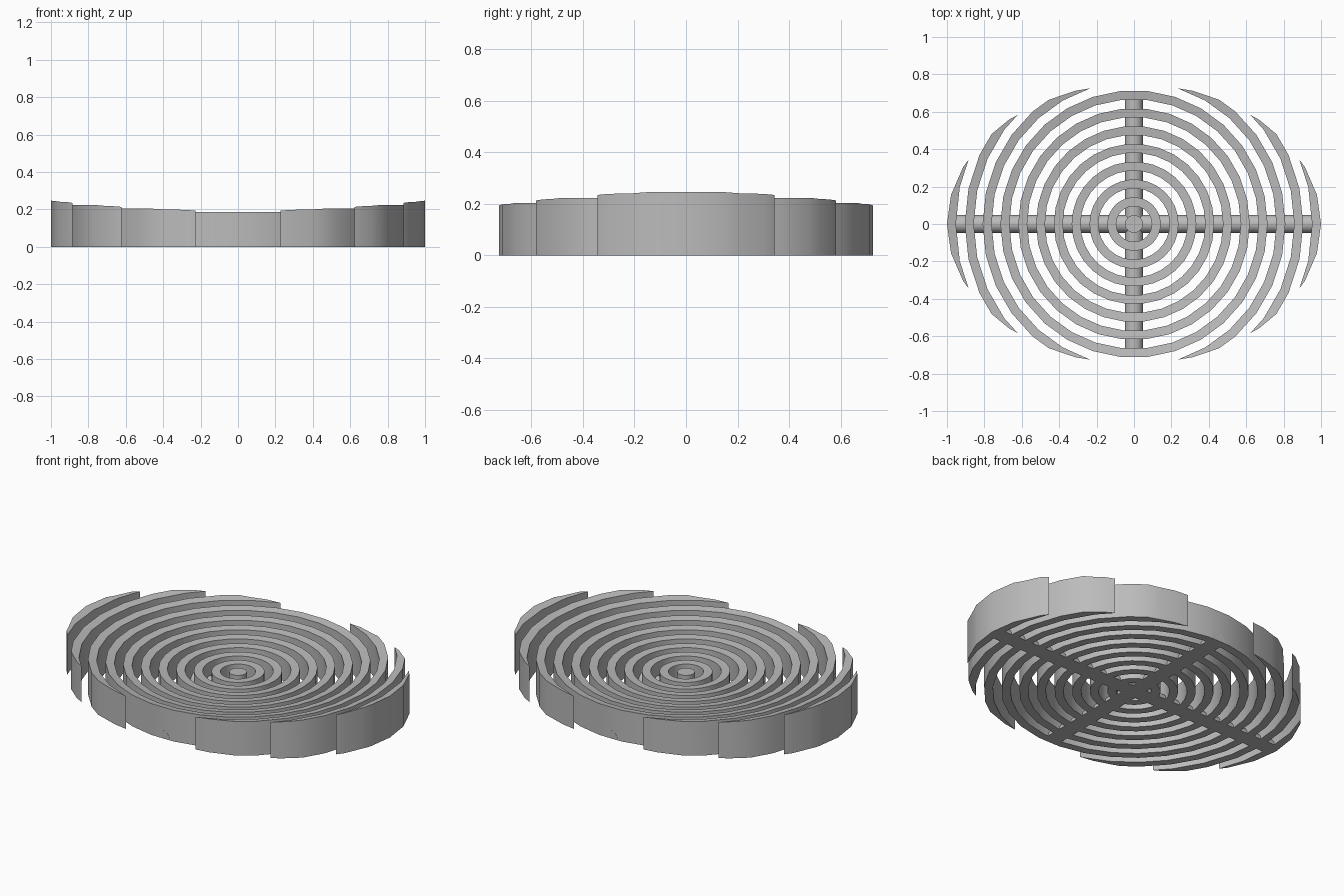
import bpy
import bmesh
from math import pi, sin, cos, sqrt, radians

if "Cube" in bpy.data.objects:
    bpy.data.objects.remove(bpy.data.objects["Cube"], do_unlink=True)

UNIT = 1 / 21          # bar width; gaps between rings are equally wide
SIDES = 30
BOWL_RADIUS = 4.15     # radius of the shallow dished top
BOWL_FLOOR = 0.124

grey = bpy.data.materials.new("light_grey")
grey.use_nodes = True
grey.diffuse_color = (0.5, 0.5, 0.5, 1)
grey.node_tree.nodes["Principled BSDF"].inputs["Base Color"].default_value = (0.5, 0.5, 0.5, 1)


def dish_height(r):
    return BOWL_FLOOR + BOWL_RADIUS - sqrt(BOWL_RADIUS ** 2 - r ** 2)


def add_object(name, bm):
    bmesh.ops.recalc_face_normals(bm, faces=bm.faces)
    mesh = bpy.data.meshes.new(name)
    bm.to_mesh(mesh)
    bm.free()
    obj = bpy.data.objects.new(name, mesh)
    bpy.context.collection.objects.link(obj)
    mesh.materials.append(grey)
    return obj


def activate(obj):
    bpy.ops.object.select_all(action="DESELECT")
    obj.select_set(True)
    bpy.context.view_layer.objects.active = obj


def smooth(obj):
    activate(obj)
    bpy.ops.object.shade_smooth_by_angle(angle=radians(30))


def circle(bm, r, z, y_scale=1):
    return [bm.verts.new((r * cos(2 * pi * i / SIDES), y_scale * r * sin(2 * pi * i / SIDES), z))
            for i in range(SIDES)]


def bridge(bm, a, b):
    for i in range(len(a)):
        j = (i + 1) % len(a)
        bm.faces.new((a[i], a[j], b[j], b[i]))


def solid_disc(name, r, bottom, top, y_scale=1):
    bm = bmesh.new()
    low, high = circle(bm, r, bottom, y_scale), circle(bm, r, top, y_scale)
    bridge(bm, low, high)
    bm.faces.new(low)
    bm.faces.new(high)
    return add_object(name, bm)


def ring(name, inner, outer):
    bm = bmesh.new()
    loops = [circle(bm, r, z) for r, z in ((inner, 0), (outer, 0),
             (outer, dish_height(outer)), (inner, dish_height(inner)))]
    for k in range(4):
        bridge(bm, loops[k], loops[(k + 1) % 4])
    return add_object(name, bm)


def half_round_bar(name, half_length, along_x):
    bm = bmesh.new()
    ends = []
    for end in (-half_length, half_length):
        loop = []
        for i in range(17):
            side, up = UNIT * cos(pi * i / 16), UNIT * sin(pi * i / 16)
            loop.append(bm.verts.new((end, side, up) if along_x else (side, end, up)))
        bm.faces.new(loop)
        ends.append(loop)
    bridge(bm, *ends)
    smooth(add_object(name, bm))


# Centre button and whole inner rings
smooth(solid_disc("centre_disc", UNIT, 0, BOWL_FLOOR))
for n in range(1, 8):
    smooth(ring(f"ring_{n}", 2 * n * UNIT, (2 * n + 1) * UNIT))

# Outer rings trimmed to the oval outline
cutter = solid_disc("oval_cutter", 1, -0.5, 1, 0.75)
cutter.hide_render = True
for n in range(8, 11):
    outer = (2 * n + 1) * UNIT if n < 10 else 1.05
    arc = ring(f"outer_ring_{n}", 2 * n * UNIT, outer)
    trim = arc.modifiers.new("oval_trim", "BOOLEAN")
    trim.operation = "INTERSECT"
    trim.solver = "EXACT"
    trim.object = cutter
    activate(arc)
    bpy.ops.object.modifier_apply(modifier=trim.name)
    smooth(arc)
bpy.data.objects.remove(cutter, do_unlink=True)

# Crossing half-round support bars underneath
half_round_bar("long_support_bar", 0.985, True)
half_round_bar("short_support_bar", 0.711, False)
